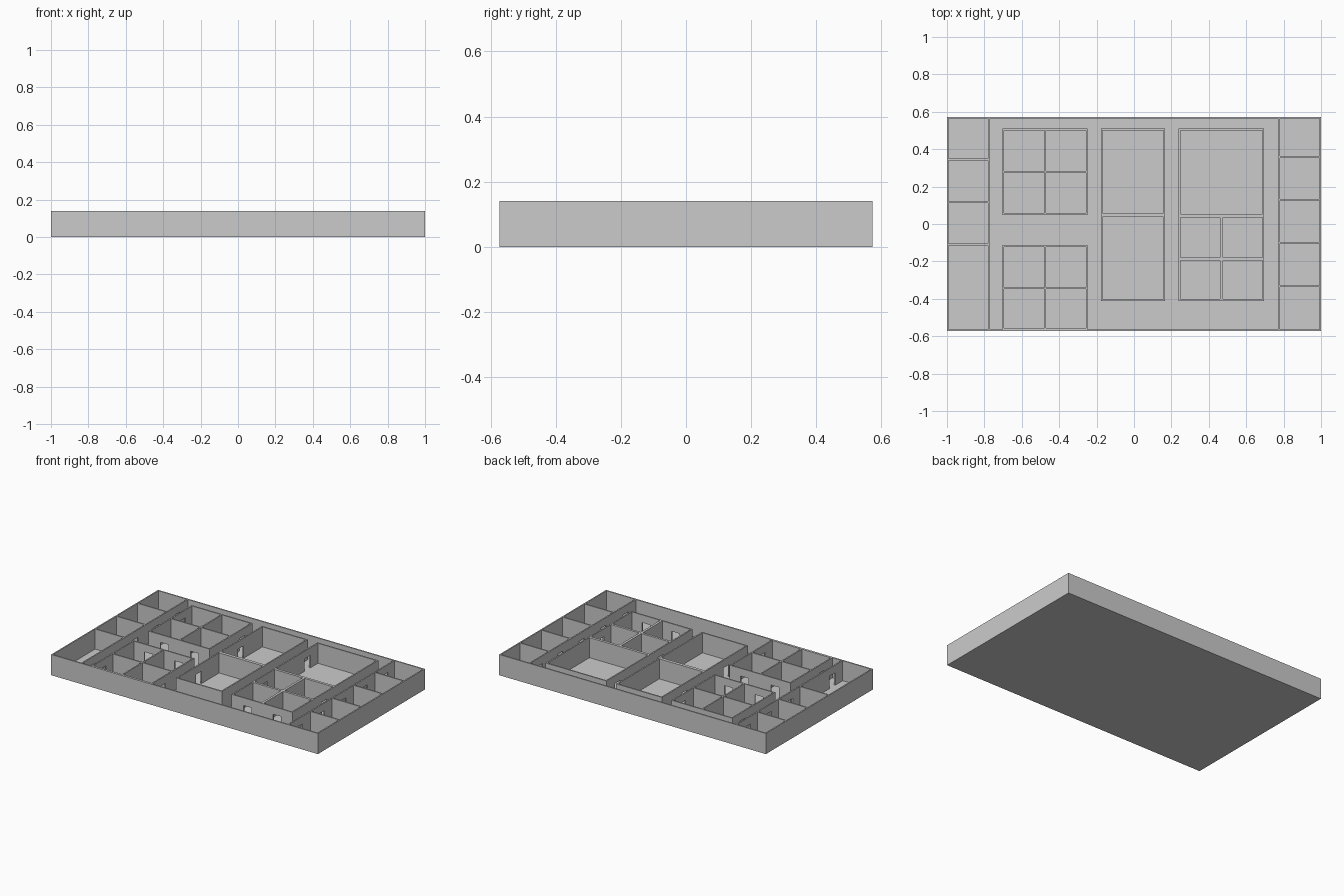
import bpy, bmesh
from mathutils import Matrix, Vector

if "Cube" in bpy.data.objects:
    bpy.data.objects.remove(bpy.data.objects["Cube"])

H = 0.14         # wall height
T = 0.009        # thin wall thickness
FLOOR = 0.004
DOOR_W, DOOR_H = 0.06, 0.088


def box(bm, x0, x1, y0, y1, z0, z1):
    c = Vector(((x0 + x1) / 2, (y0 + y1) / 2, (z0 + z1) / 2))
    s = Matrix.Diagonal((x1 - x0, y1 - y0, z1 - z0, 1))
    bmesh.ops.create_cube(bm, size=1, matrix=Matrix.Translation(c) @ s)


def wall(bm, axis, pos, a, b, doors=(), t=T):
    """Wall running along axis from a to b, centred on pos, with door openings."""
    def piece(s, e, z0):
        if axis == 'x':
            box(bm, s, e, pos - t / 2, pos + t / 2, z0, H)
        else:
            box(bm, pos - t / 2, pos + t / 2, s, e, z0, H)
    start = a
    for d in sorted(doors):
        piece(start, d - DOOR_W / 2, 0)
        piece(d - DOOR_W / 2, d + DOOR_W / 2, DOOR_H)
        start = d + DOOR_W / 2
    piece(start, b, 0)


def rooms(name, x0, x1, y0, y1, south=(), north=(), west=(), east=(), inner=()):
    """Rectangular room block: four outer walls plus inner partitions."""
    bm = bmesh.new()
    h = T / 2
    wall(bm, 'x', y0 + h, x0, x1, south)
    wall(bm, 'x', y1 - h, x0, x1, north)
    wall(bm, 'y', x0 + h, y0 + T, y1 - T, west)
    wall(bm, 'y', x1 - h, y0 + T, y1 - T, east)
    for w in inner:
        wall(bm, *w)
    finish(name, bm)


def finish(name, bm):
    me = bpy.data.meshes.new(name)
    bm.to_mesh(me)
    bm.free()
    ob = bpy.data.objects.new(name, me)
    bpy.context.collection.objects.link(ob)


X, Y = 1.0, 0.573

# floor slab
bm = bmesh.new()
box(bm, -X, X, -Y, Y, 0, FLOOR)
finish("floor", bm)

# perimeter
rooms("outer_wall", -X, X, -Y, Y)

# side rows of small rooms, each with a door to the corridor
for name, s, parts, doors in (
        ("left_rooms", -1, (0.345, 0.117, -0.11), (-0.455, 0.0, 0.23, 0.455)),
        ("right_rooms", 1, (0.358, 0.13, -0.10, -0.333),
         (-0.455, -0.215, 0.015, 0.245, 0.465))):
    bm = bmesh.new()
    wall(bm, 'y', s * 0.775, -Y + T, Y - T, doors)
    for y in parts:
        a, b = sorted((s * 0.775, s * (X - T)))
        wall(bm, 'x', y, a, b)
    finish(name, bm)

# four-room blocks on the left
rooms("upper_left_block", -0.704, -0.248, 0.049, 0.51,
      south=(-0.587, -0.361), west=(0.40,), east=(0.40,),
      inner=(('y', -0.475, 0.058, 0.501), ('x', 0.28, -0.695, -0.257)))
rooms("lower_left_block", -0.704, -0.248, -0.566, -0.113,
      north=(-0.587, -0.361), west=(-0.45,), east=(-0.45,),
      inner=(('y', -0.475, -0.557, -0.122), ('x', -0.344, -0.695, -0.257)))

# two big rooms in the centre
rooms("centre_block", -0.177, 0.167, -0.411, 0.51, west=(-0.18, 0.27),
      inner=(('x', 0.049, -0.168, 0.158, (), 0.022),))

# large room above four small rooms on the right
rooms("right_block", 0.239, 0.695, -0.411, 0.51,
      south=(0.36, 0.58), west=(-0.07, 0.39), east=(-0.07,),
      inner=(('x', 0.045, 0.248, 0.686, (), 0.018),
             ('y', 0.467, -0.402, 0.036, (), 0.016),
             ('x', -0.186, 0.248, 0.686, (), 0.016)))
